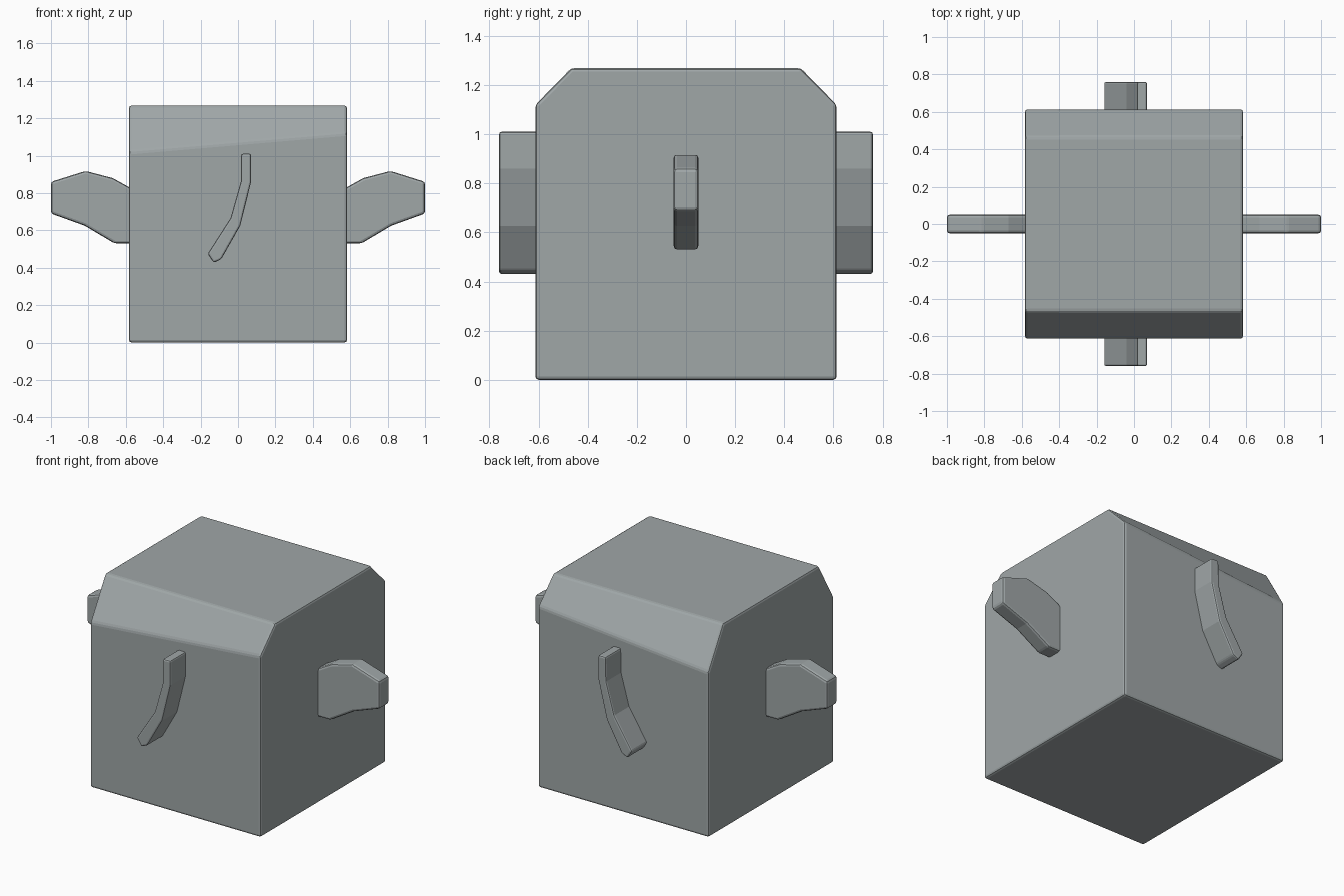
import bpy, bmesh

if "Cube" in bpy.data.objects:
    bpy.data.objects.remove(bpy.data.objects["Cube"])

# Dark slate grey used for every part
slate = bpy.data.materials.new("slate_grey")
slate.diffuse_color = (0.35, 0.385, 0.39, 1)
slate.use_nodes = True
slate.node_tree.nodes["Principled BSDF"].inputs["Base Color"].default_value = slate.diffuse_color


def finish(name, bm, bevel):
    bmesh.ops.recalc_face_normals(bm, faces=bm.faces[:])
    me = bpy.data.meshes.new(name)
    bm.to_mesh(me)
    bm.free()
    me.materials.append(slate)
    ob = bpy.data.objects.new(name, me)
    bpy.context.collection.objects.link(ob)
    mod = ob.modifiers.new("Edge bevel", 'BEVEL')
    mod.width = bevel
    mod.segments = 2
    mod.limit_method = 'ANGLE'
    mod.angle_limit = 0.5
    return ob


def plate(name, profile, y0, y1, bevel):
    """Extrude an (x, z) outline from y0 to y1."""
    bm = bmesh.new()
    face = bm.faces.new([bm.verts.new((x, y0, z)) for x, z in profile])
    ext = bmesh.ops.extrude_face_region(bm, geom=[face])
    verts = [g for g in ext["geom"] if isinstance(g, bmesh.types.BMVert)]
    bmesh.ops.translate(bm, verts=verts, vec=(0, y1 - y0, 0))
    return finish(name, bm, bevel)


# Body: block with cut top edges, the cut deeper on the left end
bm = bmesh.new()
rings = []
for x, shoulder in ((-0.583, 1.02), (0.583, 1.12)):
    section = [(-0.613, 0), (0.613, 0), (0.613, shoulder), (0.467, 1.268),
               (-0.467, 1.268), (-0.613, shoulder)]
    rings.append([bm.verts.new((x, y, z)) for y, z in section])
a, b = rings
bm.faces.new(a)
bm.faces.new(b)
for i in range(6):
    j = (i + 1) % 6
    bm.faces.new((a[i], a[j], b[j], b[i]))
finish("body", bm, 0.014)

# Side fins
fin = [(0.54, 0.81), (0.58, 0.83), (0.67, 0.88), (0.815, 0.918), (1.0, 0.86),
       (1.0, 0.69), (0.82, 0.625), (0.66, 0.53), (0.54, 0.53)]
for name, s in (("left_fin", -1), ("right_fin", 1)):
    plate(name, [(s * x, z) for x, z in fin], -0.05, 0.05, 0.014)

# Curved ribs on the front and back
rib = [(0.017, 1.01), (0.07, 1.01), (0.07, 0.86), (0.012, 0.625), (-0.09, 0.445),
       (-0.13, 0.427), (-0.162, 0.475), (-0.04, 0.665), (0.015, 0.86)]
for name, s in (("front_rib", -1), ("back_rib", 1)):
    plate(name, rib, s * 0.56, s * 0.76, 0.01)
